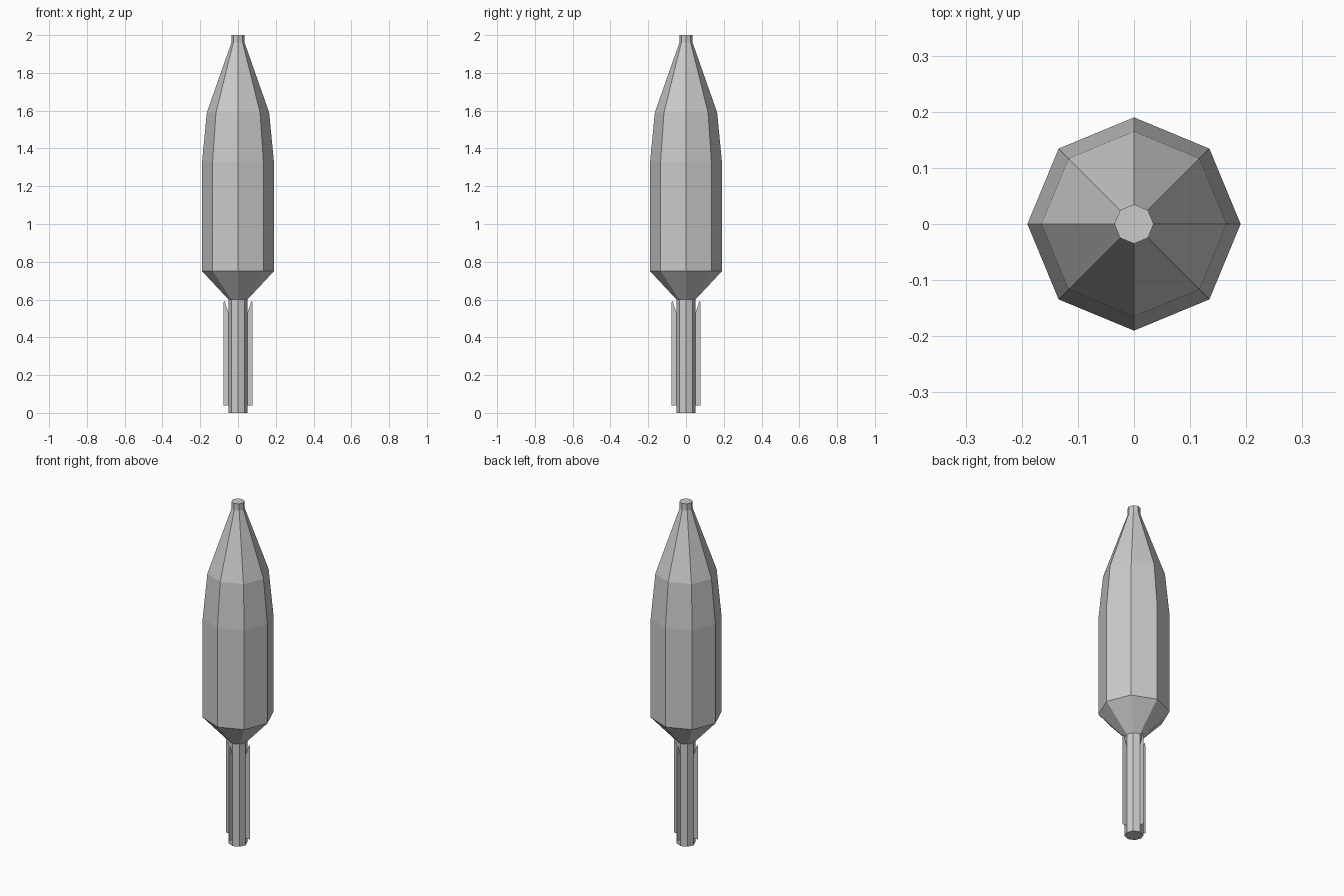
import bpy, bmesh
from math import cos, sin, pi

if "Cube" in bpy.data.objects:
    bpy.data.objects.remove(bpy.data.objects["Cube"])

SIDES = 8


def new_object(name, bm):
    mesh = bpy.data.meshes.new(name)
    bmesh.ops.recalc_face_normals(bm, faces=bm.faces)
    bm.to_mesh(mesh)
    bm.free()
    obj = bpy.data.objects.new(name, mesh)
    bpy.context.collection.objects.link(obj)
    return obj


def lathe(name, profile):
    """Closed faceted solid from (radius, height) pairs."""
    bm = bmesh.new()
    rings = [[bm.verts.new((r * cos(2 * pi * i / SIDES), r * sin(2 * pi * i / SIDES), z))
              for i in range(SIDES)] for r, z in profile]
    for low, high in zip(rings, rings[1:]):
        for i in range(SIDES):
            j = (i + 1) % SIDES
            bm.faces.new((low[i], low[j], high[j], high[i]))
    bm.faces.new(rings[0][::-1])
    bm.faces.new(rings[-1])
    return new_object(name, bm)


# Body with tail tube, tapered shoulder, nose and flat tip
lathe("shell_body", [(0.05, 0), (0.05, 0.6), (0.19, 0.75), (0.19, 1.33),
                     (0.165, 1.59), (0.035, 1.96), (0.035, 2.0)])

# Four thin tail fins, notched beside the tube at the top
fin = [(0.05, 0.04), (0.078, 0.04), (0.078, 0.58), (0.072, 0.595), (0.05, 0.53)]
for k in range(4):
    bm = bmesh.new()
    bm.faces.new([bm.verts.new((x, 0, z)) for x, z in fin])
    obj = new_object(f"tail_fin_{k + 1}", bm)
    obj.rotation_euler.z = k * pi / 2
